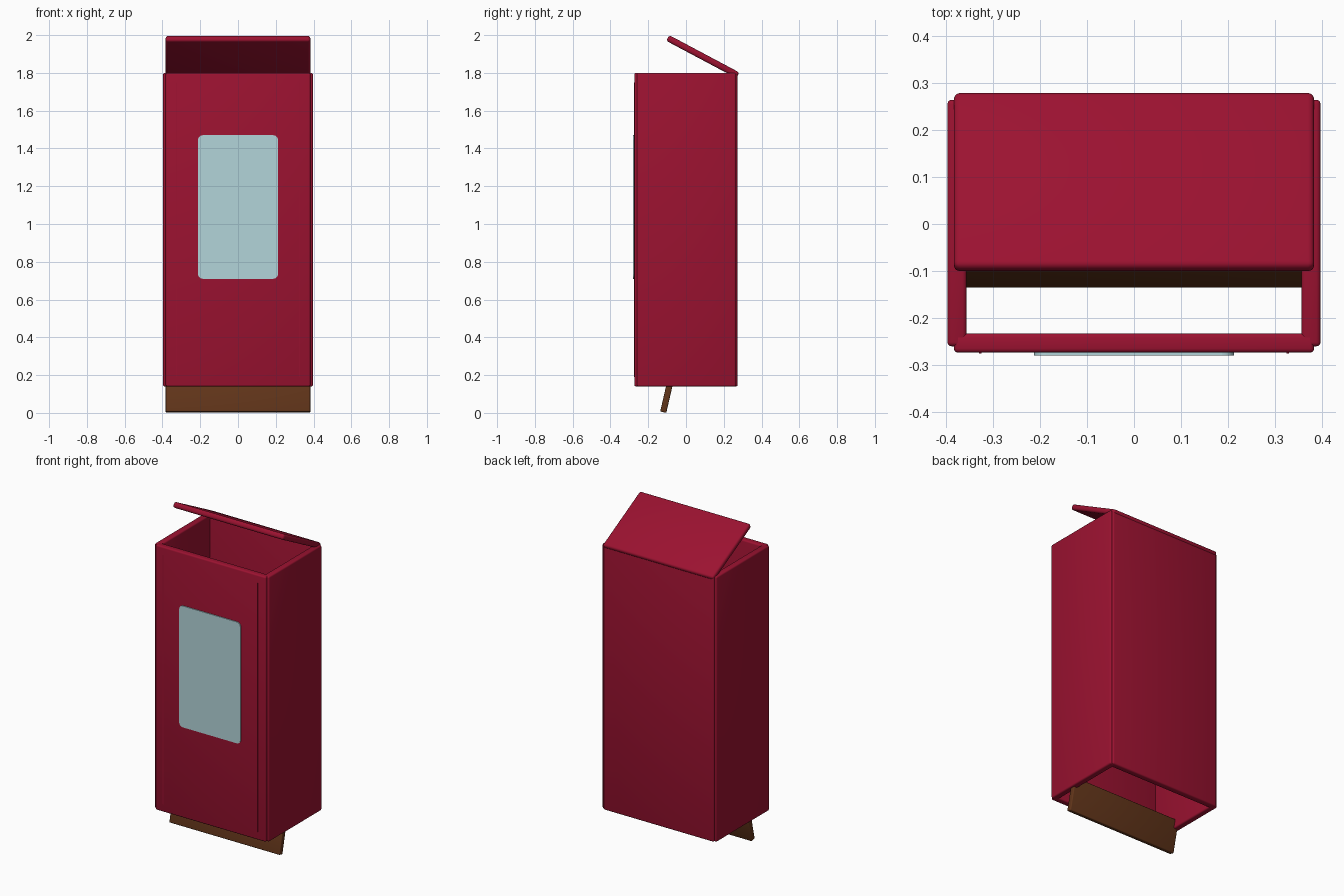
import bpy
import math

if "Cube" in bpy.data.objects:
    bpy.data.objects.remove(bpy.data.objects["Cube"])


def material(name, color):
    m = bpy.data.materials.new(name)
    m.diffuse_color = (*color, 1)
    m.use_nodes = True
    m.node_tree.nodes["Principled BSDF"].inputs["Base Color"].default_value = m.diffuse_color
    return m


RED = material("red_paint", (0.33, 0.006, 0.03))
GLASS = material("pale_glass", (0.45, 0.66, 0.70))
BROWN = material("brown_wood", (0.12, 0.035, 0.01))


def panel(name, center, size, mat, bevel=0.009, tilt=0.0):
    """Bevelled box, optionally tilted about x."""
    bpy.ops.mesh.primitive_cube_add(size=1, location=center)
    ob = bpy.context.object
    ob.name = name
    ob.scale = size
    bpy.ops.object.transform_apply(location=False, rotation=False, scale=True)
    ob.rotation_euler.x = math.radians(tilt)
    ob.data.materials.append(mat)
    if bevel:
        mod = ob.modifiers.new("rounded_edges", 'BEVEL')
        mod.width = bevel
        mod.segments = 3
        bpy.ops.object.modifier_apply(modifier=mod.name)
    bpy.ops.object.shade_smooth_by_angle(angle=math.radians(35))
    return ob


def rounded_plate(name, center, w, h, depth, r, mat):
    """Thin upright plate with rounded corners, facing -y."""
    ob = panel(name, center, (w, depth, h), mat, bevel=0)
    # round only the four edges running along y
    attr = ob.data.attributes.new("bevel_weight_edge", 'FLOAT', 'EDGE')
    for e in ob.data.edges:
        a, b = (ob.data.vertices[i].co for i in e.vertices)
        attr.data[e.index].value = 1.0 if abs(a.y - b.y) > depth / 2 else 0.0
    mod = ob.modifiers.new("rounded_corners", 'BEVEL')
    mod.limit_method = 'WEIGHT'
    mod.width = r
    mod.segments = 5
    bpy.ops.object.modifier_apply(modifier=mod.name)
    return ob


# Open-ended cabinet body
zc, h = 0.97, 1.66
panel("front_panel", (0, -0.253, zc), (0.766, 0.041, h), RED)
panel("back_panel", (0, 0.253, zc), (0.766, 0.041, h), RED)
for side, s in (("left", -1), ("right", 1)):
    panel(side + "_side_panel", (s * 0.376, 0.002, zc), (0.041, 0.524, h), RED)
    # thin trim line on the front
    panel(side + "_front_trim", (s * 0.327, -0.271, zc), (0.005, 0.009, 1.56), RED, bevel=0)

# Window on the front
rounded_plate("front_window", (0, -0.273, 1.09), 0.424, 0.76, 0.013, 0.025, GLASS)

# Raised lid, hinged at the back
panel("tilted_lid", (0, 0.089, 1.886), (0.766, 0.421, 0.034), RED, bevel=0.013, tilt=-28)

# Tilted flap below the body
panel("lower_flap", (0, -0.098, 0.101), (0.766, 0.033, 0.2), BROWN, bevel=0.006, tilt=-13)
